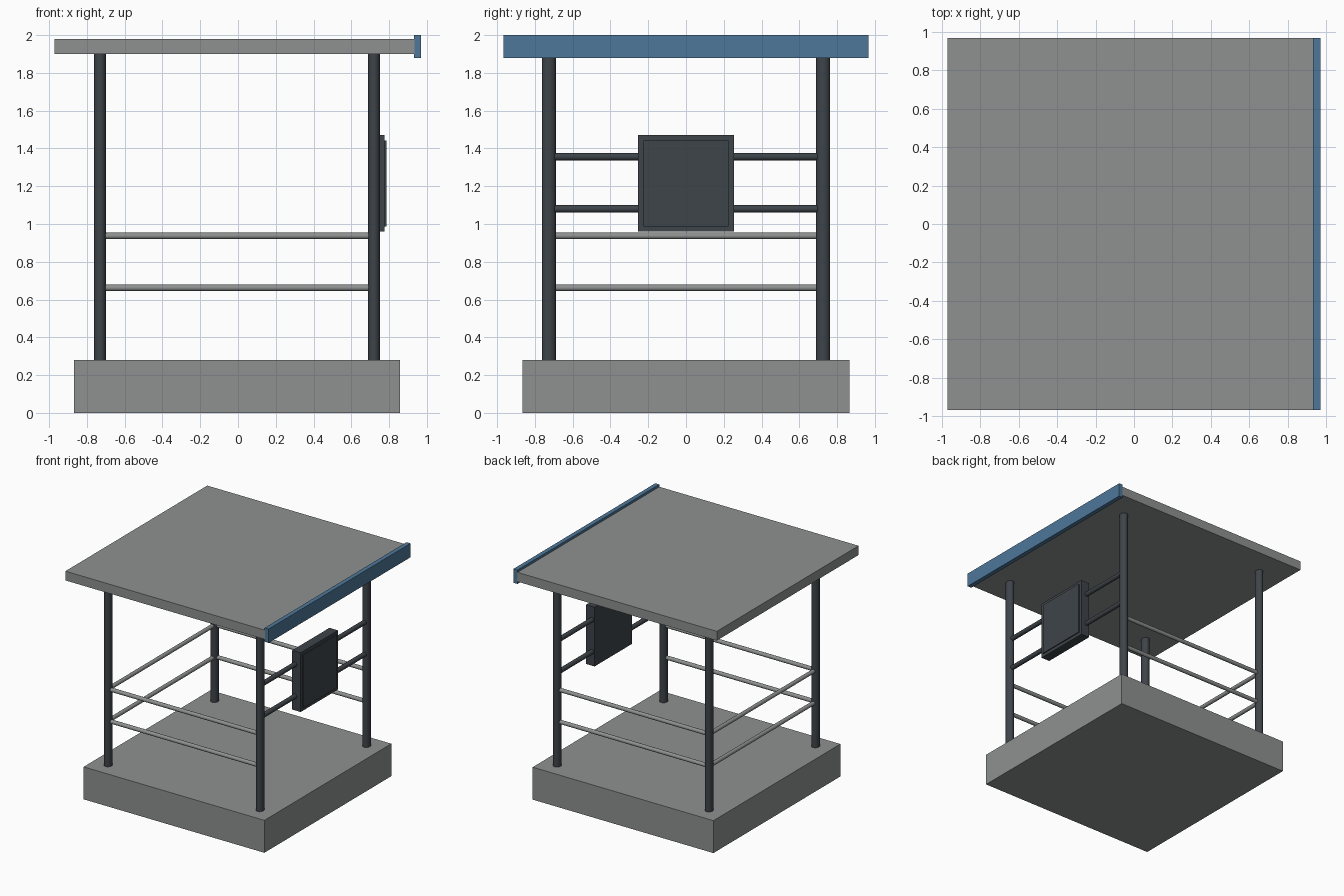
import bpy
import math
from mathutils import Vector

cube = bpy.data.objects.get("Cube")
if cube:
    bpy.data.objects.remove(cube, do_unlink=True)


def material(name, rgb):
    mat = bpy.data.materials.new(name)
    mat.use_nodes = True
    mat.diffuse_color = (*rgb, 1)
    mat.node_tree.nodes["Principled BSDF"].inputs["Base Color"].default_value = (*rgb, 1)
    return mat


grey = material("concrete grey", (0.27, 0.285, 0.28))
blue = material("fascia blue", (0.076, 0.185, 0.32))
dark = material("dark steel", (0.048, 0.058, 0.067))


def box(name, low, high, mat):
    low, high = Vector(low), Vector(high)
    bpy.ops.mesh.primitive_cube_add(size=1, location=(low + high) / 2)
    obj = bpy.context.object
    obj.name = name
    obj.scale = high - low
    bpy.ops.object.transform_apply(location=False, rotation=False, scale=True)
    obj.data.materials.append(mat)
    return obj


def tube(name, start, end, radius, mat, squash=1.0):
    start, end = Vector(start), Vector(end)
    axis = end - start
    bpy.ops.mesh.primitive_cylinder_add(vertices=24, radius=radius, depth=axis.length)
    obj = bpy.context.object
    obj.name = name
    obj.scale.x = squash
    bpy.ops.object.transform_apply(location=False, rotation=False, scale=True)
    obj.location = (start + end) / 2
    obj.rotation_euler = axis.to_track_quat("Z", "Y").to_euler()
    obj.data.materials.append(mat)
    bpy.ops.object.shade_smooth_by_angle(angle=math.radians(40))
    return obj


LEFT, RIGHT, SIDE = 0.72, -0.73, 0.726   # post centre lines

# Base slab, roof slab and fascia board
box("base_slab", (-0.868, -0.866, 0), (0.858, 0.866, 0.28), grey)
box("roof_slab", (-0.971, -0.967, 1.90), (0.935, 0.967, 1.98), grey)
box("roof_fascia", (0.932, -0.967, 1.88), (0.970, 0.967, 2.0), blue)

# Corner posts, slightly oval
for x, x_name in ((LEFT, "left"), (RIGHT, "right")):
    for y, y_name in ((-SIDE, "front"), (SIDE, "back")):
        tube(f"{y_name}_{x_name}_post", (x, y, 0.27), (x, y, 1.91), 0.037, dark, 0.865)

# Guard rails on three sides
for z, level in ((0.662, "lower"), (0.937, "upper")):
    tube(f"{level}_front_rail", (RIGHT, -SIDE, z), (LEFT, -SIDE, z), 0.017, grey)
    tube(f"{level}_back_rail", (RIGHT, SIDE, z), (LEFT, SIDE, z), 0.017, grey)
    tube(f"{level}_side_rail", (RIGHT, -SIDE, z), (RIGHT, SIDE, z), 0.017, grey)

# Rails carrying the panel on the fourth side
for z, level in ((1.08, "lower"), (1.356, "upper")):
    tube(f"{level}_panel_rail", (LEFT, -SIDE, z), (LEFT, SIDE, z), 0.02, dark)

# Panel with a raised face
box("panel_body", (0.695, -0.254, 0.959), (0.776, 0.254, 1.47), dark)
box("panel_face", (0.770, -0.226, 0.987), (0.785, 0.226, 1.443), dark)
